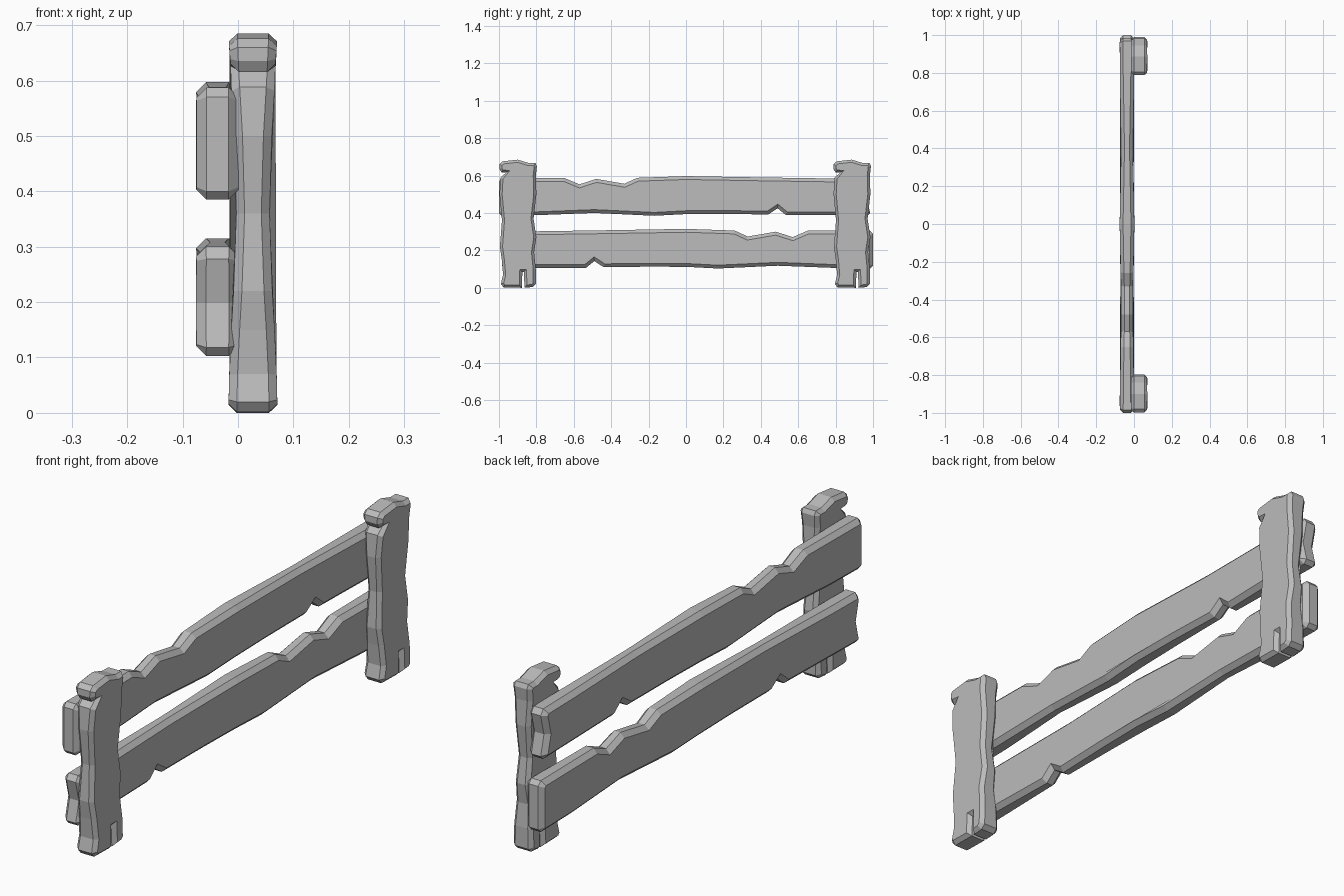
import bpy, bmesh, math
from mathutils import Vector

cube = bpy.data.objects.get("Cube")
if cube:
    bpy.data.objects.remove(cube)

# Single weathered grey material
grey = bpy.data.materials.new("weathered_grey")
grey.use_nodes = True
colour = (0.5, 0.5, 0.5, 1)
grey.diffuse_color = colour
grey.node_tree.nodes["Principled BSDF"].inputs["Base Color"].default_value = colour


def inset(points, dist):
    """Move a counter-clockwise outline inwards, with limited mitres."""
    result = []
    for i, p in enumerate(points):
        a = (p - points[i - 1]).normalized()
        b = (points[(i + 1) % len(points)] - p).normalized()
        na, nb = Vector((-a.y, a.x)), Vector((-b.y, b.x))
        n = (na + nb).normalized()
        result.append(p + n * dist / max(n.dot(na), 0.7))
    return result


def plank(name, outline, span, cut, chamfer):
    """Extrude a (y, z) outline along x and chamfer both rims."""
    outer = [Vector(p) for p in outline]
    inner = inset(outer, cut)
    bm = bmesh.new()
    rings = []
    for side, depth, pts in ((0, 0, inner), (0, chamfer, outer),
                             (1, -chamfer, outer), (1, 0, inner)):
        rings.append([bm.verts.new((span(o)[side] + depth, p.x, p.y))
                      for p, o in zip(pts, outer)])
    count = len(outer)
    for r, s in zip(rings, rings[1:]):
        for i in range(count):
            j = (i + 1) % count
            bm.faces.new((r[i], r[j], s[j], s[i]))
    bm.faces.new(rings[0])
    bm.faces.new(rings[-1])
    bmesh.ops.recalc_face_normals(bm, faces=bm.faces)
    mesh = bpy.data.meshes.new(name)
    bm.to_mesh(mesh)
    bm.free()
    mesh.materials.append(grey)
    obj = bpy.data.objects.new(name, mesh)
    bpy.context.collection.objects.link(obj)
    return obj


# Rail outline: chipped upper edge, one notch below, one crooked end
rail = [(-.985, .385), (-.8, .388), (-.49, .4), (-.17, .385), (0, .394),
        (.2, .395), (.44, .392), (.49, .425), (.535, .388), (.8, .388),
        (.97, .385), (.985, .4), (.965, .48), (.985, .56), (.97, .582),
        (.8, .584), (.4, .59), (0, .597), (-.26, .588), (-.33, .556),
        (-.48, .582), (-.57, .553), (-.65, .587), (-.985, .587),
        (-1, .57), (-1, .4)]


def rail_span(p):
    sway = .004 * math.cos(p.x * 7)
    return -.072 - sway, -.002 + sway


plank("upper_rail", rail, rail_span, .018, .018)

# Lower rail is the same board turned end for end
turned = [(-y, z - .282) for y, z in reversed(rail)]
plank("lower_rail", turned, rail_span, .018, .018)

# Post outline: split foot, wavy sides and a creased head
post = [(-.975, .002), (-.877, 0), (-.875, .085), (-.866, .085), (-.864, 0),
        (-.82, .004), (-.803, .02), (-.803, .1), (-.812, .19), (-.8, .27),
        (-.815, .37), (-.8, .5), (-.803, .6), (-.797, .65), (-.805, .667),
        (-.84, .667), (-.9, .685), (-.98, .676), (-.998, .66), (-.998, .635),
        (-.985, .615), (-.96, .618), (-.992, .588), (-.997, .5),
        (-.984, .36), (-.995, .22), (-.985, .15), (-.978, .07), (-.99, .02)]


def post_span(p):
    half = .037 + .007 * math.cos(p.y * 8.5)
    return .027 - half, .027 + half


for name, shift in (("front_post", 0), ("back_post", 1.786)):
    plank(name, post, post_span, .014, .015).location.y = shift
